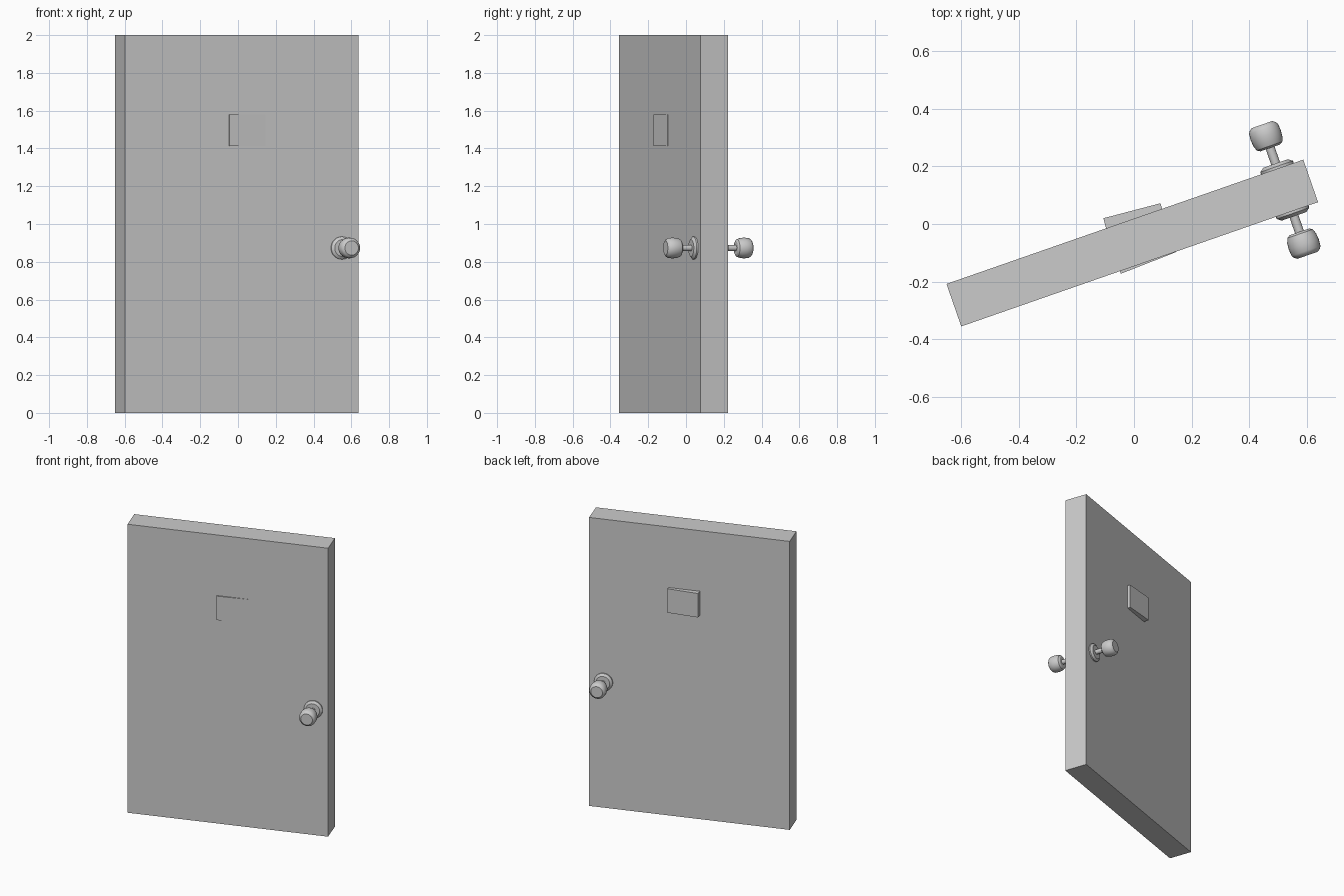
import bpy
import bmesh
from math import radians
from mathutils import Matrix, Vector

cube = bpy.data.objects.get("Cube")
if cube:
    bpy.data.objects.remove(cube, do_unlink=True)

HEIGHT, WIDTH, THICK = 2.0, 1.31, 0.156
DOOR = Matrix.Translation((-0.006, -0.066, 0)) @ Matrix.Rotation(radians(19.2), 4, 'Z')


def finish(name, bm, matrix):
    bmesh.ops.recalc_face_normals(bm, faces=bm.faces)
    mesh = bpy.data.meshes.new(name)
    bm.to_mesh(mesh)
    bm.free()
    obj = bpy.data.objects.new(name, mesh)
    obj.matrix_world = matrix
    bpy.context.collection.objects.link(obj)
    return obj


def box(name, size, centre, matrix):
    bm = bmesh.new()
    bmesh.ops.create_cube(bm, size=1)
    bmesh.ops.scale(bm, vec=size, verts=bm.verts)
    bmesh.ops.translate(bm, vec=centre, verts=bm.verts)
    return finish(name, bm, matrix)


def lathe(name, profile, matrix, segments=32):
    """Turn (radius, distance) points around the local y axis."""
    bm = bmesh.new()
    verts = [bm.verts.new((r, d, 0)) for r, d in profile]
    edges = [bm.edges.new(pair) for pair in zip(verts, verts[1:])]
    bmesh.ops.spin(bm, geom=verts + edges, cent=(0, 0, 0), axis=(0, 1, 0),
                   angle=radians(360), steps=segments)
    bmesh.ops.remove_doubles(bm, verts=bm.verts, dist=0.0001)
    obj = finish(name, bm, matrix)
    bpy.ops.object.select_all(action='DESELECT')
    obj.select_set(True)
    bpy.context.view_layer.objects.active = obj
    bpy.ops.object.shade_smooth_by_angle(angle=radians(30))
    return obj


# Door slab, swung partly open
box("door_panel", (WIDTH, THICK, HEIGHT), (0, 0, HEIGHT / 2), DOOR)

# Small plates, each set slightly askew in its face of the door
for name, spot, tilt, side in (("front_plate", (0.05, -0.135), 21.4, -1),
                               ("back_plate", (-0.007, 0.046), 14.7, 1)):
    place = Matrix.Translation((*spot, 1.497)) @ Matrix.Rotation(radians(tilt), 4, 'Z')
    box(name, (0.205, 0.05, 0.166), Vector((0, -0.025 * side, 0)), place)

# Matching knob sets on both faces
rosette = [(0, 0.07), (0.06, 0.07), (0.06, 0.086), (0.045, 0.097), (0, 0.097)]
stem = [(0, 0.09), (0.016, 0.09), (0.016, 0.165), (0, 0.165)]
knob = [(0, 0.154), (0.036, 0.154), (0.047, 0.161), (0.053, 0.178),
        (0.055, 0.2), (0.053, 0.224), (0.048, 0.232), (0.038, 0.24), (0, 0.24)]
for side, turn in (("front", 180), ("back", 0)):
    place = DOOR @ Matrix.Translation((0.56, 0, 0.873)) @ Matrix.Rotation(radians(turn), 4, 'Z')
    for part, profile in (("rosette", rosette), ("stem", stem), ("knob", knob)):
        lathe(f"{side}_{part}", profile, place)
